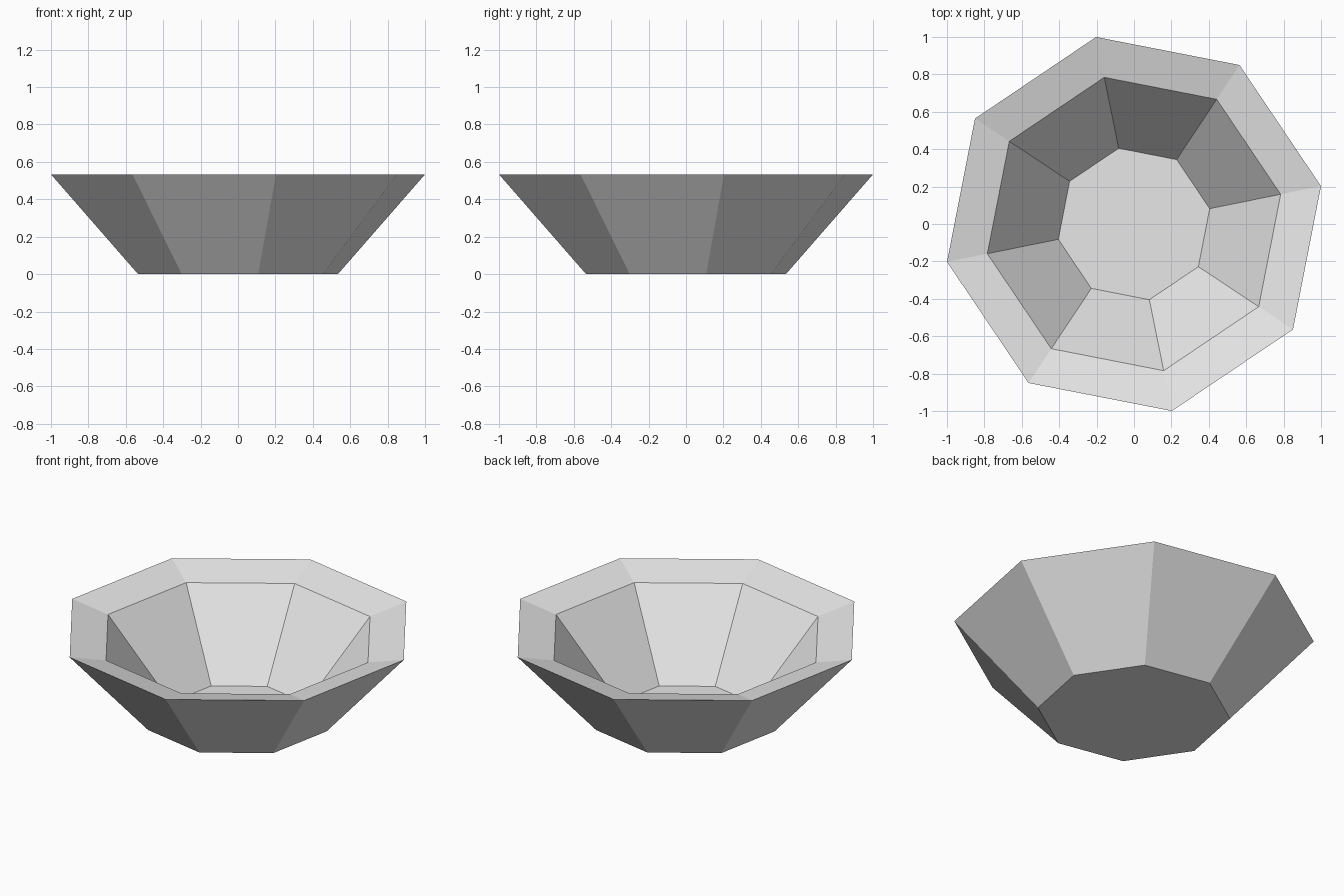
import bpy, bmesh, math

if "Cube" in bpy.data.objects:
    bpy.data.objects.remove(bpy.data.objects["Cube"])

SIDES = 8
TURN = math.radians(11.45)

# Single pale grey colour
grey = bpy.data.materials.new("pale grey")
grey.diffuse_color = (0.8, 0.8, 0.8, 1)
grey.use_nodes = True
grey.node_tree.nodes["Principled BSDF"].inputs["Base Color"].default_value = grey.diffuse_color

# Profile as (radius, height): outer base, outer rim, inner lip, inner floor
profile = [(0.545, 0.0), (1.02, 0.533), (0.80, 0.477), (0.413, 0.002)]


def add_ring(bm, radius, z):
    return [bm.verts.new((radius * math.cos(TURN + math.tau * i / SIDES),
                          radius * math.sin(TURN + math.tau * i / SIDES), z))
            for i in range(SIDES)]


# Eight-sided bowl with flared walls and a sloping rim
bm = bmesh.new()
rings = [add_ring(bm, r, z) for r, z in profile]
for a, b in zip(rings, rings[1:]):
    for i in range(SIDES):
        j = (i + 1) % SIDES
        bm.faces.new((a[i], a[j], b[j], b[i]))

# Underside and inner floor
bm.faces.new(rings[0][::-1])
bm.faces.new(rings[-1])
mesh = bpy.data.meshes.new("bowl")
bm.to_mesh(mesh)
bm.free()
mesh.materials.append(grey)
bowl = bpy.data.objects.new("bowl", mesh)
bpy.context.collection.objects.link(bowl)
